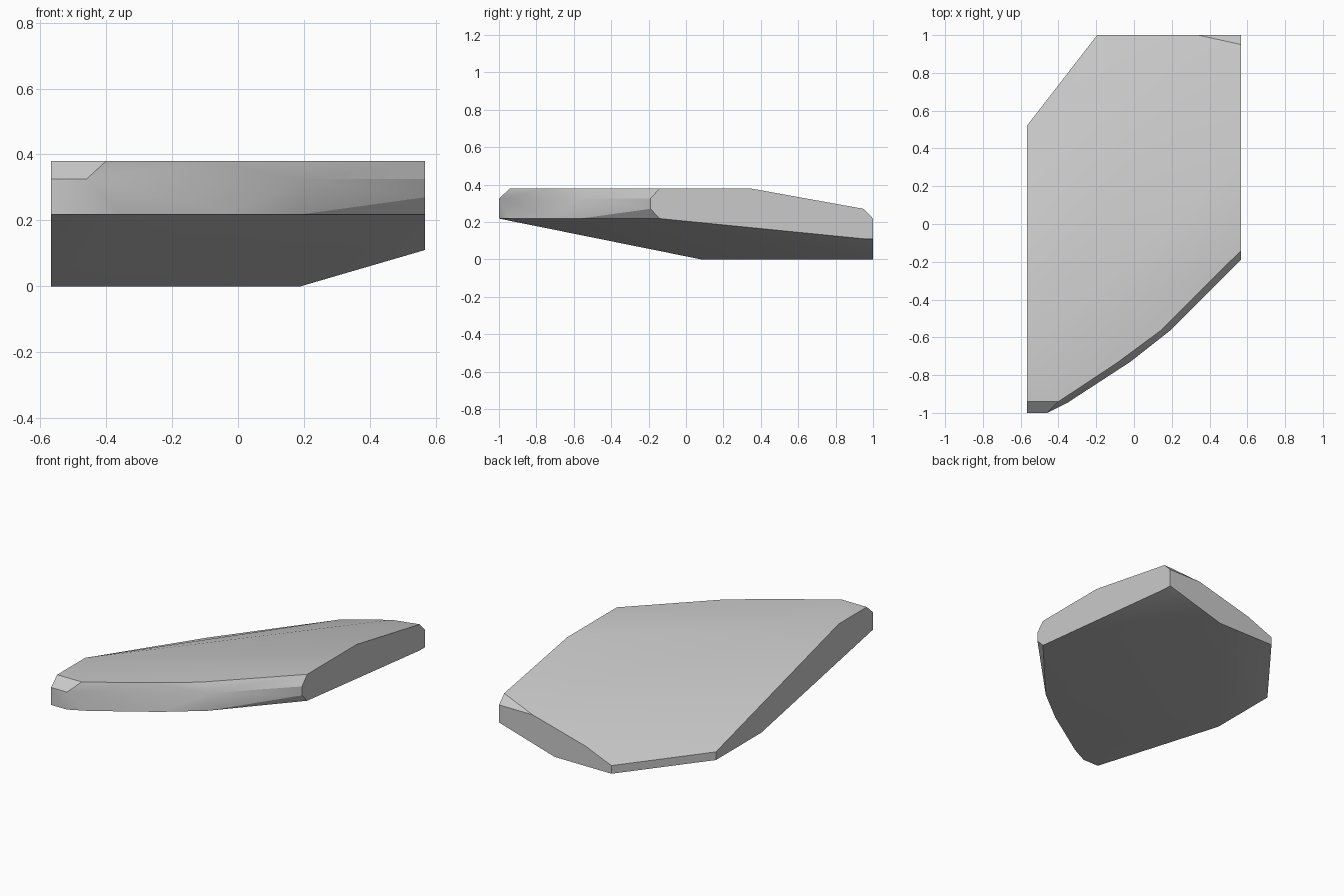
import bpy
import bmesh
import math

cube = bpy.data.objects.get("Cube")
if cube:
    bpy.data.objects.remove(cube, do_unlink=True)

HALF_WIDTH = 0.567
HALF_LENGTH = 1.0
TOP = 0.38       # level crown
SHOULDER = 0.325  # lower edge of the top chamfer
RIM = 0.218      # edge where the underside starts


def side_profile(x, pairs):
    """Points of a profile on an upright plane facing sideways."""
    return [(x, y, z) for y, z in pairs]


def back_profile(y, pairs):
    """Points of a profile on an upright plane facing backwards."""
    return [(x, y, z) for x, z in pairs]


def level(z, pairs):
    """Points of an outline at one height."""
    return [(x, y, z) for x, y in pairs]


def make_material(name, value):
    mat = bpy.data.materials.new(name)
    mat.use_nodes = True
    colour = (value, value, value, 1)
    mat.diffuse_color = colour
    shader = mat.node_tree.nodes["Principled BSDF"]
    shader.inputs["Base Color"].default_value = colour
    return mat


def convex_stone(name, points, material):
    """Wrap the profiles in one faceted solid."""
    bm = bmesh.new()
    for p in points:
        bm.verts.new(p)
    hull = bmesh.ops.convex_hull(bm, input=bm.verts[:])
    loose = {v for v in hull["geom_interior"] + hull["geom_unused"]
             if isinstance(v, bmesh.types.BMVert)}
    bmesh.ops.delete(bm, geom=list(loose), context="VERTS")
    bmesh.ops.dissolve_limit(bm, angle_limit=math.radians(1),
                             verts=bm.verts[:], edges=bm.edges[:])
    bmesh.ops.recalc_face_normals(bm, faces=bm.faces[:])
    mesh = bpy.data.meshes.new(name)
    bm.to_mesh(mesh)
    bm.free()
    obj = bpy.data.objects.new(name, mesh)
    bpy.context.collection.objects.link(obj)
    mesh.materials.append(material)
    bpy.ops.object.select_all(action="DESELECT")
    obj.select_set(True)
    bpy.context.view_layer.objects.active = obj
    bpy.ops.object.shade_smooth_by_angle(angle=math.radians(30))


# Tall side with its chamfered ends
tall_side = side_profile(HALF_WIDTH, [
    (-0.14, TOP), (0.34, TOP), (0.95, 0.27), (HALF_LENGTH, RIM),
    (HALF_LENGTH, 0.11), (0.95, 0.11), (-0.14, RIM),
    (-0.19, 0.27), (-0.19, SHOULDER)])

# Opposite side, tapering to a thin edge at the back
thin_side = side_profile(-HALF_WIDTH, [
    (-HALF_LENGTH, RIM), (-HALF_LENGTH, SHOULDER), (-0.94, TOP),
    (-0.67, TOP), (0.52, 0.05), (0.52, 0), (0.08, 0)])

# Back face
back = back_profile(HALF_LENGTH, [
    (0.34, RIM), (-0.02, 0.122), (-0.195, 0.05), (-0.195, 0), (0.19, 0)])

# Slanted front: crown edge, chamfer corners and rim
front = level(TOP, [(-0.4, -0.94), (-0.09, -0.735), (0.14, -0.565)])
front += level(SHOULDER, [(-0.46, -HALF_LENGTH), (0.19, -0.565)])
front += level(RIM, [(-0.46, -HALF_LENGTH), (-0.35, -0.945),
                     (-0.02, -0.73), (0.19, -0.565)])

stone_grey = make_material("stone grey", 0.59)
convex_stone("stone_slab", tall_side + thin_side + back + front, stone_grey)
